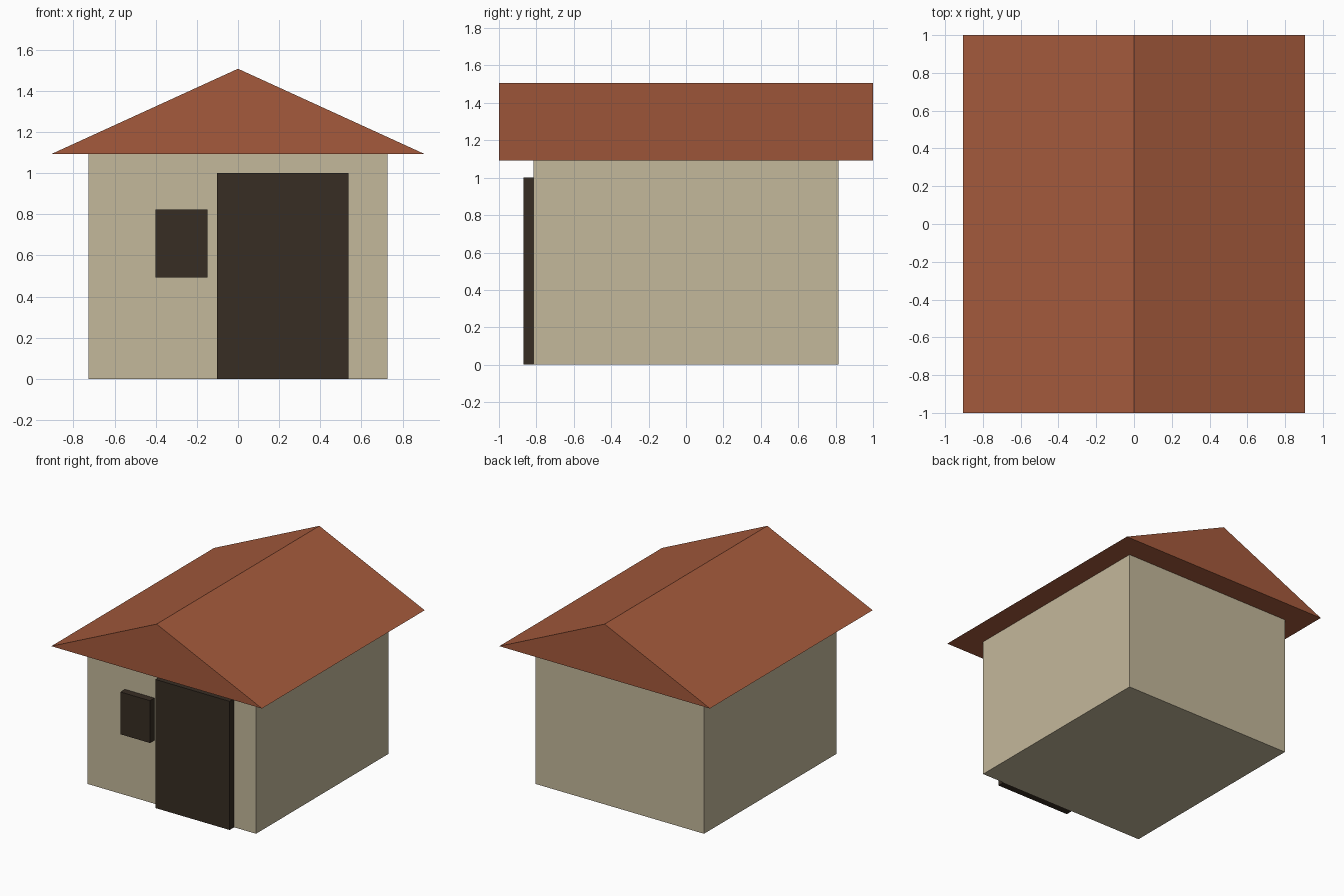
import bpy, bmesh

if "Cube" in bpy.data.objects:
    bpy.data.objects.remove(bpy.data.objects["Cube"])


def linear(c):
    c /= 255
    return c / 12.92 if c <= 0.04045 else ((c + 0.055) / 1.055) ** 2.4


def material(name, rgb):
    m = bpy.data.materials.new(name)
    m.diffuse_color = (*[linear(c) for c in rgb], 1)
    m.use_nodes = True
    m.node_tree.nodes["Principled BSDF"].inputs["Base Color"].default_value = m.diffuse_color
    return m


def extrude_profile(name, profile, y0, y1, mat):
    """Closed solid from an x-z profile swept along y."""
    bm = bmesh.new()
    face = bm.faces.new([bm.verts.new((x, y0, z)) for x, z in profile])
    ext = bmesh.ops.extrude_face_region(bm, geom=[face], use_keep_orig=True)
    moved = [g for g in ext["geom"] if isinstance(g, bmesh.types.BMVert)]
    bmesh.ops.translate(bm, verts=moved, vec=(0, y1 - y0, 0))
    bmesh.ops.recalc_face_normals(bm, faces=bm.faces)
    mesh = bpy.data.meshes.new(name)
    bm.to_mesh(mesh)
    bm.free()
    mesh.materials.append(mat)
    obj = bpy.data.objects.new(name, mesh)
    bpy.context.collection.objects.link(obj)
    return obj


def box(name, x0, x1, z0, z1, y0, y1, mat):
    return extrude_profile(name, [(x0, z0), (x1, z0), (x1, z1), (x0, z1)], y0, y1, mat)


plaster = material("beige plaster", (196, 184, 155))
tile = material("terracotta tile", (165, 90, 60))
wood = material("dark wood", (55, 45, 35))

WALL_Y, FRONT_Y, EAVE_Z = 0.815, -0.87, 1.093

# House body
box("walls", -0.726, 0.726, 0, EAVE_Z, -WALL_Y, WALL_Y, plaster)
# Overhanging gable roof with flat underside
extrude_profile("roof", [(-0.906, EAVE_Z), (0.906, EAVE_Z), (0, 1.507)], -1, 1, tile)
# Raised door and window blocks on the front wall
box("door", -0.102, 0.537, 0, 1.0, FRONT_Y, -WALL_Y, wood)
box("window", -0.402, -0.148, 0.493, 0.822, FRONT_Y, -WALL_Y, wood)
